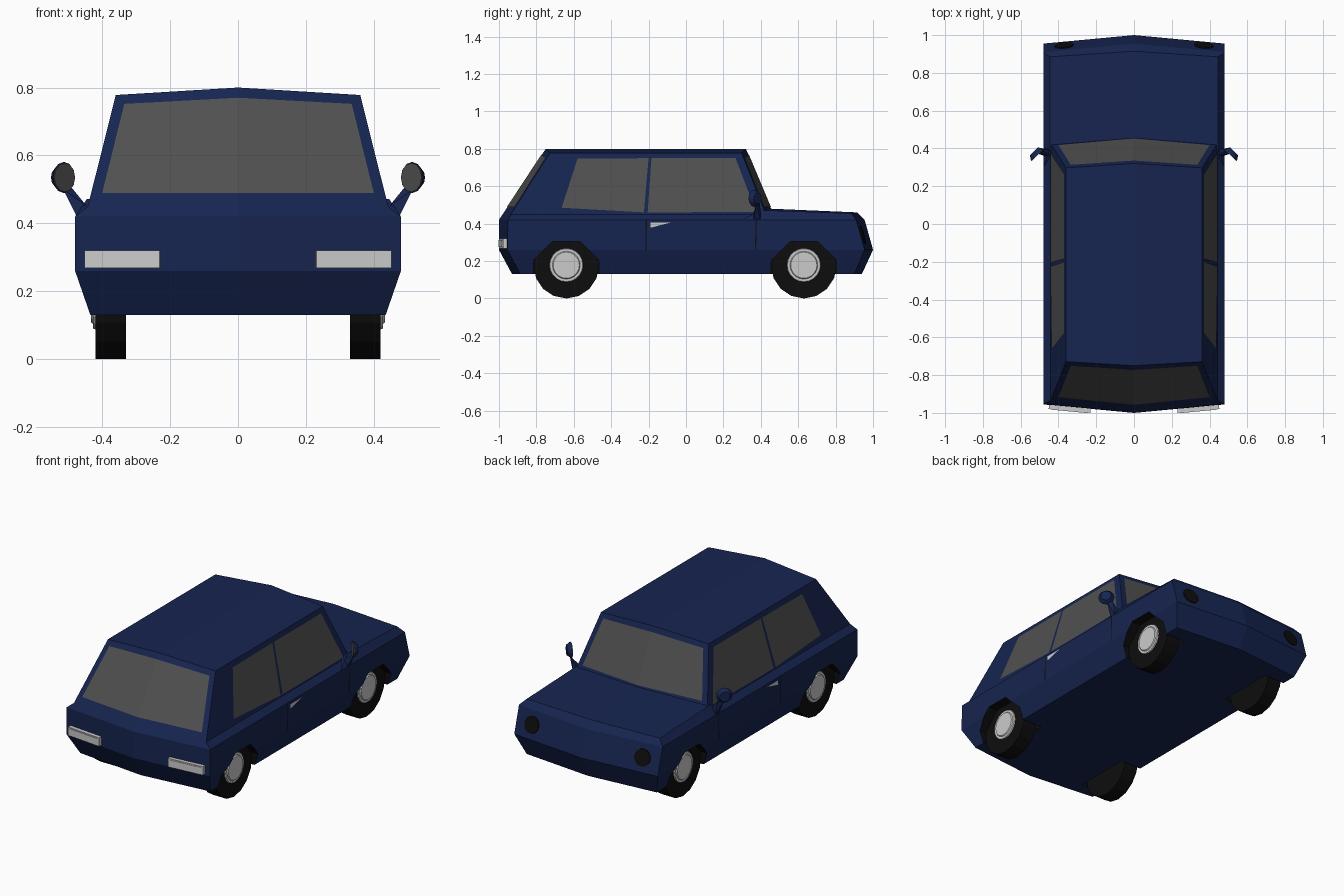
import bpy, bmesh, math
from mathutils import Matrix, Vector

if "Cube" in bpy.data.objects:
    bpy.data.objects.remove(bpy.data.objects["Cube"])


def material(name, rgb):
    m = bpy.data.materials.new(name)
    m.diffuse_color = (*rgb, 1)
    m.use_nodes = True
    m.node_tree.nodes["Principled BSDF"].inputs["Base Color"].default_value = m.diffuse_color
    return m


BLUE = material("blue_paint", (.008, .018, .08))
BLACK = material("black_rubber", (.004, .004, .004))
GLASS = material("dark_glass", (.08, .08, .08))


def finish(name, bm, mat=None):
    bmesh.ops.recalc_face_normals(bm, faces=bm.faces)
    me = bpy.data.meshes.new(name)
    bm.to_mesh(me)
    bm.free()
    ob = bpy.data.objects.new(name, me)
    bpy.context.collection.objects.link(ob)
    if mat:
        me.materials.append(mat)
    return ob


def loft(name, half_rings, mat):
    """Each half ring: front centre, front side, rear side, rear centre."""
    bm = bmesh.new()
    rings = []
    for h in half_rings:
        pts = list(h) + [(-x, y, z) for x, y, z in (h[2], h[1])]
        rings.append([bm.verts.new(p) for p in pts])
    for a, b in zip(rings, rings[1:]):
        for i in range(6):
            j = (i + 1) % 6
            bm.faces.new((a[i], a[j], b[j], b[i]))
    for r in (rings[0], rings[-1]):
        bm.faces.new((r[0], r[1], r[2], r[3]))
        bm.faces.new((r[0], r[3], r[4], r[5]))
    return finish(name, bm, mat)


def disc(name, centre, axis, r1, r2, depth, sides, mat=None, spin=0):
    bm = bmesh.new()
    rot = Vector(axis).to_track_quat('Z', 'Y').to_matrix().to_4x4()
    bmesh.ops.create_cone(bm, cap_ends=True, segments=sides, radius1=r1, radius2=r2, depth=depth,
                          matrix=Matrix.Translation(centre) @ rot @ Matrix.Rotation(spin, 4, 'Z'))
    return finish(name, bm, mat)


def box(name, centre, size, mat=None, turn=0):
    bm = bmesh.new()
    bmesh.ops.create_cube(bm, size=1, matrix=Matrix.Translation(centre)
                          @ Matrix.Rotation(turn, 4, 'Z') @ Matrix.Diagonal((*size, 1)))
    return finish(name, bm, mat)


def panel(name, pts, mat=None):
    bm = bmesh.new()
    bm.faces.new([bm.verts.new(p) for p in pts])
    return finish(name, bm, mat)


# Sloping cabin planes
def side_x(z):
    return .45 - (z - .42) * .2514


def rear_y(x, z):
    return -1 + (z - .42) * .658 + .1 * abs(x)


def front_y(x, z):
    return .48 - (z - .42) * .42 - .09 * abs(x)


def cabin_ring(x, z_side, z_mid):
    return [(0, front_y(0, z_mid), z_mid), (x, front_y(x, z_side), z_side),
            (x, rear_y(x, z_side), z_side), (0, rear_y(0, z_mid), z_mid)]


# Lower body, hood and cabin
body = loft("lower_body", [
    [(0, .94, .13), (.435, .90, .13), (.435, -.885, .13), (0, -.93, .13)],
    [(0, 1, .26), (.48, .955, .26), (.48, -.955, .26), (0, -1, .26)],
    [(0, .955, .42), (.48, .91, .42), (.48, -.952, .42), (0, -1, .42)]], BLUE)
loft("hood", [
    [(0, .955, .42), (.48, .91, .42), (.48, .3, .42), (0, .3, .42)],
    [(0, .915, .46), (.445, .885, .455), (.445, .4, .472), (0, .4, .482)]], BLUE)
loft("cabin", [cabin_ring(.48, .42, .42), cabin_ring(side_x(.45), .45, .45),
               cabin_ring(.36, .778, .80)], BLUE)

# Wheels and octagonal arches
for s in (-1, 1):
    for y in (-.64, .63):
        cut = disc("arch_cutter", (s * .41, y, .13), (s, 0, 0), .19, .19, .22, 8, BLACK, math.pi / 8)
        cut.hide_render = True
        mod = body.modifiers.new("arch", 'BOOLEAN')
        mod.operation = 'DIFFERENCE'
        mod.solver = 'EXACT'
        mod.material_mode = 'TRANSFER'
        mod.object = cut
        bpy.context.view_layer.objects.active = body
        bpy.ops.object.modifier_apply(modifier=mod.name)
        bpy.data.objects.remove(cut)
        disc("tyre", (s * .375, y, .175), (s, 0, 0), .175, .175, .09, 16, BLACK)
        disc("wheel_rim", (s * .421, y, .178), (s, 0, 0), .092, .088, .012, 20)
        disc("hub_cap", (s * .429, y, .178), (s, 0, 0), .076, .07, .008, 20)

E = .003
for s in (-1, 1):
    # Side windows
    for name, outline in (("rear_side_window", ((-.58, .747), (-.2, .75), (-.225, .46), (-.665, .485))),
                          ("front_side_window", ((-.185, .75), (.265, .75), (.375, .462), (-.205, .46)))):
        panel(name, [(s * (side_x(z) + E), y, z) for y, z in outline], GLASS)
    # Rear window and windscreen halves
    outline = ((0, .77), (.335, .752), (.40, .49), (0, .49))
    panel("rear_window", [(s * x, rear_y(x, z) - E, z) for x, z in outline], GLASS)
    panel("windscreen", [(s * x, front_y(x, z) + E, z) for x, z in outline], GLASS)
    # Door seams and handle
    for y in (-.215, .372):
        panel("door_seam", [(s * (.48 + E / 2), y + d, z) for d, z in
                            ((-.003, .26), (.003, .26), (.006, .42), (0, .42))], BLACK)
    panel("door_handle", [(s * .484, y, z) for y, z in ((-.19, .405), (-.085, .405), (-.19, .378))])
    # Rear lamps and round headlamps
    box("rear_lamp_frame", (s * .34, -.975, .294), (.222, .028, .052), turn=s * .094)
    box("rear_lamp_lens", (s * .342, -.985, .294), (.2, .014, .038), turn=s * .094)
    disc("headlamp", (s * .37, .943, .34), (s * .094, 1, .27), .05, .05, .012, 16, BLACK)
    # Door mirrors: cupped shell, glass and tapered arm
    face = Vector((-s * .7, -.7, 0))
    mid = Vector((s * .513, .367, .535))
    disc("mirror_shell", mid - face * .012, face, .03, .046, .024, 12, BLUE)
    disc("mirror_glass", mid + face * .002, face, .043, .043, .004, 12, GLASS)
    bm = bmesh.new()
    for p in ((.445, .40, .45), (.475, .40, .42), (.445, .36, .45), (.475, .36, .42),
              (.49, .395, .505), (.515, .375, .50)):
        bm.verts.new((s * p[0], p[1], p[2]))
    bmesh.ops.convex_hull(bm, input=bm.verts)
    finish("mirror_arm", bm, BLUE)
